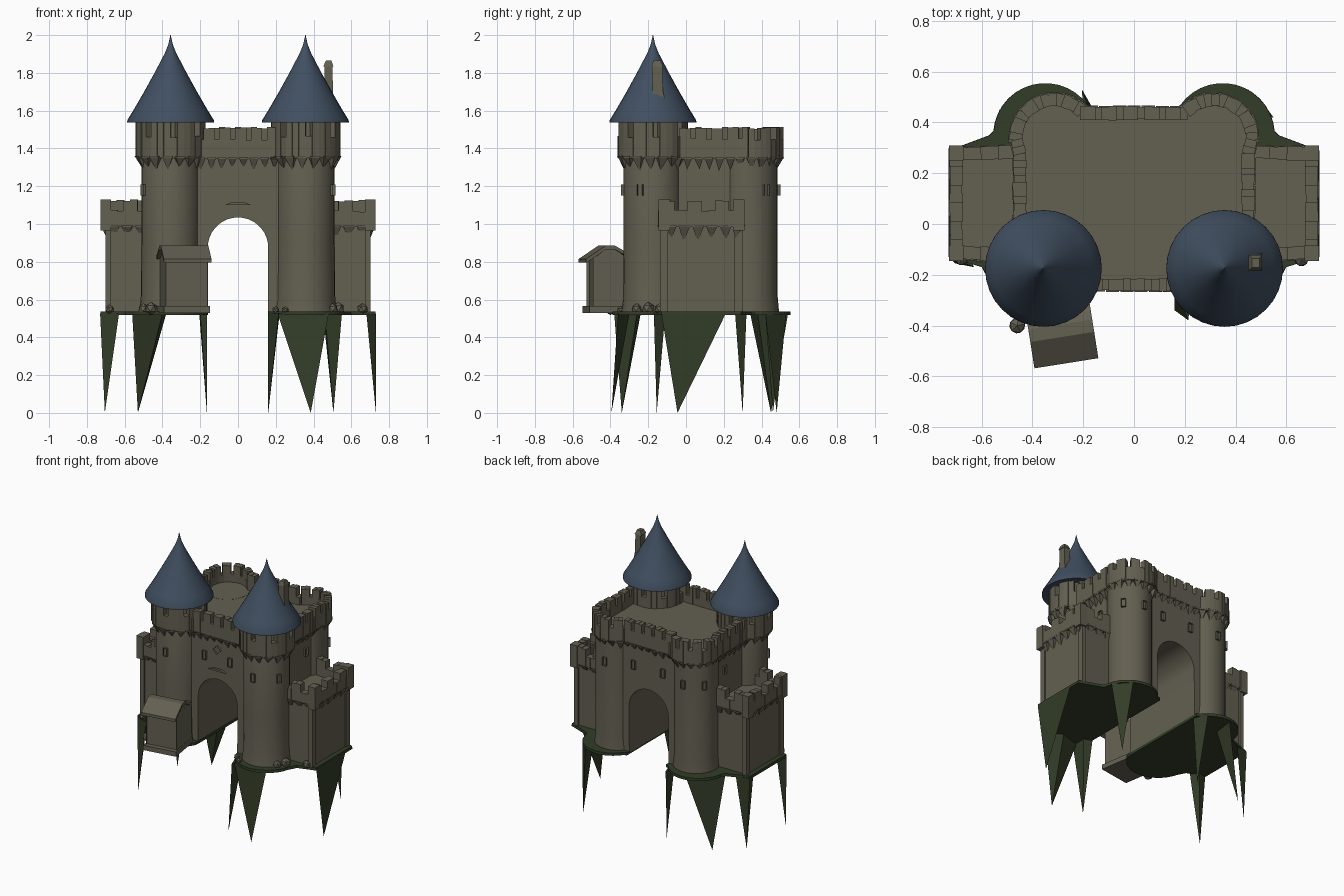
import bpy, bmesh, math, random
from mathutils import Vector, Matrix

if "Cube" in bpy.data.objects:
    bpy.data.objects.remove(bpy.data.objects["Cube"])

random.seed(4)

def material(name, rgb):
    m = bpy.data.materials.new(name)
    m.diffuse_color = (*rgb, 1)
    m.use_nodes = True
    m.node_tree.nodes["Principled BSDF"].inputs["Base Color"].default_value = m.diffuse_color
    return m

STONE = material("stone", (0.125, 0.116, 0.082))
SLATE = material("slate blue", (0.052, 0.078, 0.118))
MOSS = material("dark moss", (0.032, 0.046, 0.021))

def finish(name, bm, mat, smooth=False):
    bmesh.ops.recalc_face_normals(bm, faces=bm.faces[:])
    me = bpy.data.meshes.new(name)
    bm.to_mesh(me)
    bm.free()
    me.materials.append(mat)
    ob = bpy.data.objects.new(name, me)
    bpy.context.collection.objects.link(ob)
    if smooth:
        for p in me.polygons:
            p.use_smooth = True
        me.set_sharp_from_angle(angle=math.radians(35))
    return ob

def hull(bm, bottom, top):
    """Join two matching point loops into a closed solid."""
    a = [bm.verts.new(p) for p in bottom]
    b = [bm.verts.new(p) for p in top]
    bm.faces.new(a[::-1])
    bm.faces.new(b)
    for i in range(len(a)):
        j = (i + 1) % len(a)
        bm.faces.new((a[i], a[j], b[j], b[i]))

def box(bm, x0, x1, y0, y1, z0, z1):
    r = ((x0, y0), (x1, y0), (x1, y1), (x0, y1))
    hull(bm, [(*p, z0) for p in r], [(*p, z1) for p in r])

def spike(bm, base, tip):
    t = bm.verts.new(tip)
    b = [bm.verts.new(p) for p in base]
    bm.faces.new(b)
    for i in range(len(b)):
        bm.faces.new((b[i], b[(i + 1) % len(b)], t))

def lathe(bm, cx, cy, prof, n=28):
    """Revolve (radius, z) pairs; closed at both ends."""
    rings = [[bm.verts.new((cx + r * math.cos(2 * math.pi * k / n),
                            cy + r * math.sin(2 * math.pi * k / n), z)) for k in range(n)]
             for r, z in prof]
    for a, b in zip(rings, rings[1:]):
        for k in range(n):
            j = (k + 1) % n
            bm.faces.new((a[k], a[j], b[j], b[k]))
    bm.faces.new(rings[0][::-1])
    bm.faces.new(rings[-1])

def arc(cx, cy, r, a0, a1, n=14):
    return [(cx + r * math.cos(math.radians(a0 + (a1 - a0) * i / n)),
             cy + r * math.sin(math.radians(a0 + (a1 - a0) * i / n))) for i in range(n + 1)]

def parapet(bm, path, thick, z0, z1, z2, period, n, k, tooth, every, mx=1):
    """Stone wall along a path: low blocks, merlons on k of each n, pointed corbels below."""
    pts = [Vector(p) for p in path]
    segs = [(a, b, (b - a).length) for a, b in zip(pts, pts[1:])]
    total = sum(s[2] for s in segs)
    count = max(1, round(total / period)) * n
    step = total / count

    def at(s):
        for a, b, l in segs:
            if s <= l:
                return a + (b - a) * (s / l), (b - a) / l
            s -= l
        return b, (b - a) / l

    for i in range(count):
        c, t = at((i + 0.5) * step)
        o = Vector((-t.y, t.x))
        h, w = step * 0.56, thick / 2 + random.uniform(-.002, .003)
        P = lambda u, v, z: (mx * (c.x + t.x * u + o.x * v), c.y + t.y * u + o.y * v, z)
        rect = ((-h, -w), (h, -w), (h, w), (-h, w))
        top = (z2 if i % n < k else z1) + random.uniform(-.006, .004)
        hull(bm, [P(u, v, z0) for u, v in rect], [P(u, v, top) for u, v in rect])
        if i % every == 0:
            g = step * every * 0.46
            spike(bm, [P(u, v, z0 + .01) for u, v in ((-g, -w), (g, -w), (g, w * 1.15), (-g, w * 1.15))],
                  P(random.uniform(-.006, .006), -w * .55, z0 - tooth + random.uniform(-.012, .012)))

def window(bm, x, y, z, ang, w, h, diamond=False):
    """Framed recess facing direction ang (degrees)."""
    b = bmesh.new()
    box(b, -w / 2, w / 2, -.012, .02, -h / 2, h / 2)
    f = min(b.faces, key=lambda q: q.calc_center_median().y)
    bmesh.ops.inset_individual(b, faces=[f], thickness=w * .2)
    for v in f.verts:
        v.co.y += .025
    M = Matrix.Translation((x, y, z)) @ Matrix.Rotation(math.radians(ang + 90), 4, 'Z')
    if diamond:
        M = M @ Matrix.Rotation(math.radians(45), 4, 'Y')
    vm = {v: bm.verts.new(M @ v.co) for v in b.verts}
    for q in b.faces:
        bm.faces.new([vm[v] for v in q.verts])
    b.free()

# gatehouse body with arched passage
bm = bmesh.new()
prof = [(.43, .53), (.43, 1.39), (-.43, 1.39), (-.43, .53), (-.162, .53)]
prof += [(x, z) for x, z in arc(0, .875, .16, 180, 0, 18)] + [(.158, .53)]
hull(bm, [(x, -.235, z) for x, z in prof], [(x, .435, z) for x, z in prof])
finish("gatehouse_body", bm, STONE, True)

# round towers, roofs and tower parapets
for s, side in ((-1, "left"), (1, "right")):
    bm = bmesh.new()
    lathe(bm, s * .357, -.175, [(.168, .53), (.158, .6), (.155, .9), (.155, 1.33), (.148, 1.36), (.148, 1.55)])
    finish(side + "_front_tower", bm, STONE, True)
    bm = bmesh.new()
    lathe(bm, s * .32, .335, [(.158, .53), (.15, .62), (.15, 1.391)])
    finish(side + "_back_tower", bm, STONE, True)
    bm = bmesh.new()
    lathe(bm, s * .357, -.175, [(.14, 1.55), (.23, 1.537), (.229, 1.55), (.195, 1.605), (.14, 1.7),
                                (.085, 1.8), (.03, 1.905), (.012, 1.95), (.001, 2.0)], 32)
    finish(side + "_cone_roof", bm, SLATE, True)
    bm = bmesh.new()
    parapet(bm, arc(s * .357, -.175, .163, 270, -90, 48), .042, 1.35, 1.465, 1.55, .125, 4, 3, .06, 2)
    finish(side + "_tower_parapet", bm, STONE)

# main roof parapet: sides and back, then front
back_left = [(-.45, -.06), (-.45, .28)] + arc(-.315, .34, .15, 180, 40, 16)
bm = bmesh.new()
parapet(bm, back_left + [(-x, y) for x, y in reversed(back_left)], .05, 1.345, 1.45, 1.51, .084, 3, 2, .065, 2)
parapet(bm, [(.21, -.24), (-.21, -.24)], .045, 1.345, 1.445, 1.51, .09, 3, 2, .06, 2)
finish("main_parapet", bm, STONE)

# side wings with parapets and corner piers
for s, side in ((-1, "left"), (1, "right")):
    bm = bmesh.new()
    box(bm, *sorted((s * .40, s * .693)), -.125, .285, .53, 1.0)
    for y in (-.125, .27):
        box(bm, *sorted((s * .672, s * .702)), y - .012, y + .03, .53, 1.0)
    finish(side + "_wing", bm, STONE)
    bm = bmesh.new()
    parapet(bm, [(.46, .285), (.70, .275), (.70, -.11), (.46, -.125)], .05, .985, 1.07, 1.125, .14, 4, 2, .07, 2, s)
    for y in (-.115, .28):
        box(bm, *sorted((s * .672, s * .728)), y - .03, y + .03, .965, 1.13)
    finish(side + "_wing_parapet", bm, STONE)

# windows and small stone trim
bm = bmesh.new()
for s in (-1, 1):
    window(bm, s * .105, -.237, 1.19, -90, .032, .065)
    window(bm, s * .12, .437, 1.19, 90, .032, .065)
    for a in (-90, -90 + s * 65):
        r = math.radians(a)
        window(bm, s * .357 + .157 * math.cos(r), -.175 + .157 * math.sin(r), 1.18, a, .03, .06)
    for a in (90, 90 - s * 55):
        r = math.radians(a)
        window(bm, s * .32 + .152 * math.cos(r), .335 + .152 * math.sin(r), 1.18, a, .03, .06)
    window(bm, s * .432, .17, 1.2, 0 if s > 0 else 180, .03, .06)
window(bm, 0, -.237, 1.255, -90, .045, .045, True)
finish("windows", bm, STONE)
bm = bmesh.new()
ledge = [(-.07, 1.1), (.07, 1.1), (.035, 1.115), (-.035, 1.115)]
hull(bm, [(x, -.25, z) for x, z in ledge], [(x, -.23, z) for x, z in ledge])
finish("arch_ledge", bm, STONE)

# gate hut: framed body, gabled roof with ridge along its length, turned slightly
turn = Matrix.Translation((-.285, -.415, 0)) @ Matrix.Rotation(math.radians(9), 4, 'Z')
bm = bmesh.new()
box(bm, -.112, .112, -.095, .14, .56, .83)
for f in [q for q in bm.faces if abs(q.normal.z) < .5 or q.calc_center_median().y < -.09]:
    c = f.calc_center_median()
    if c.y < -.09:
        bmesh.ops.inset_individual(bm, faces=[f], thickness=.022)
        for v in f.verts:
            v.co.y += .015
box(bm, -.125, .12, -.115, .14, .53, .565)
bm.transform(turn)
finish("hut_body", bm, STONE)
bm = bmesh.new()
gable = [(-.135, .795), (-.03, .865), (.02, .865), (.11, .815), (.11, .835), (.02, .885), (-.03, .885), (-.135, .815)]
hull(bm, [(-.13, y, z) for y, z in gable], [(.125, y, z) for y, z in gable])
for x in (-.105, .105):
    tri = [(-.095, .81), (-.03, .87), (.02, .87), (.1, .81)]
    hull(bm, [(x - .006, y, z) for y, z in tri], [(x + .006, y, z) for y, z in tri])
bm.transform(turn)
finish("hut_roof", bm, STONE)

# chimney
bm = bmesh.new()
def ring(x0, x1, y0, y1, z):
    return [(x0, y0, z), (x1, y0, z), (x1, y1, z), (x0, y1, z)]
hull(bm, ring(.42, .505, -.19, -.11, 1.64), ring(.455, .503, -.175, -.12, 1.70))
hull(bm, ring(.455, .503, -.178, -.122, 1.69), ring(.458, .5, -.18, -.125, 1.84))
hull(bm, ring(.452, .505, -.183, -.122, 1.835), ring(.465, .495, -.172, -.135, 1.865))
finish("chimney", bm, STONE)

# loose rubble at the wall feet
bm = bmesh.new()
for x, y, r in ((-.46, -.40, .035), (-.5, -.3, .03), (.5, -.26, .03), (.53, -.2, .035), (.2, -.3, .02),
                (.66, -.14, .03), (-.68, -.14, .025), (.25, -.345, .02)):
    m = Matrix.Translation((x, y, .535 + r * .5)) @ Matrix.Rotation(random.random() * 3, 4, 'Z')
    bmesh.ops.create_icosphere(bm, subdivisions=1, radius=r, matrix=m)
finish("rubble", bm, STONE)

# mossy ground slabs under each half
for s, side in ((-1, "left"), (1, "right")):
    half = [(.16, -.24)] + arc(.36, -.175, .215, 205, 345) + [(.6, -.17), (.73, -.13), (.73, .29), (.57, .35)]
    half += arc(.35, .35, .205, 5, 145) + [(.16, .46)]
    bm = bmesh.new()
    hull(bm, [(s * x, y, .518) for x, y in half], [(s * x * .997, y, .538) for x, y in half])
    finish(side + "_ground", bm, MOSS)

# hanging rock spikes: three rim points and the tip
spikes = [
    ((-.73, -.13), (-.63, -.17), (-.66, -.11), (-.705, -.155)),
    ((-.73, .26), (-.63, .32), (-.73, .30), (-.705, .30)),
    ((-.56, .34), (-.38, .54), (-.40, .38), (-.53, .45)),
    ((-.165, .42), (-.205, .53), (-.20, .42), (-.165, .46)),
    ((.16, -.24), (.215, -.38), (.22, -.26), (.16, -.34)),
    ((.21, -.345), (.48, -.36), (.36, -.30), (.385, -.395)),
    ((.55, .42), (.45, .53), (.46, .42), (.505, .48)),
    ((.73, -.13), (.73, .21), (.68, .04), (.73, -.045)),
]
bm = bmesh.new()
for a, b, c, t in spikes:
    spike(bm, [(*p, .525) for p in (a, b, c)], (*t, 0))
finish("rock_spikes", bm, MOSS)
